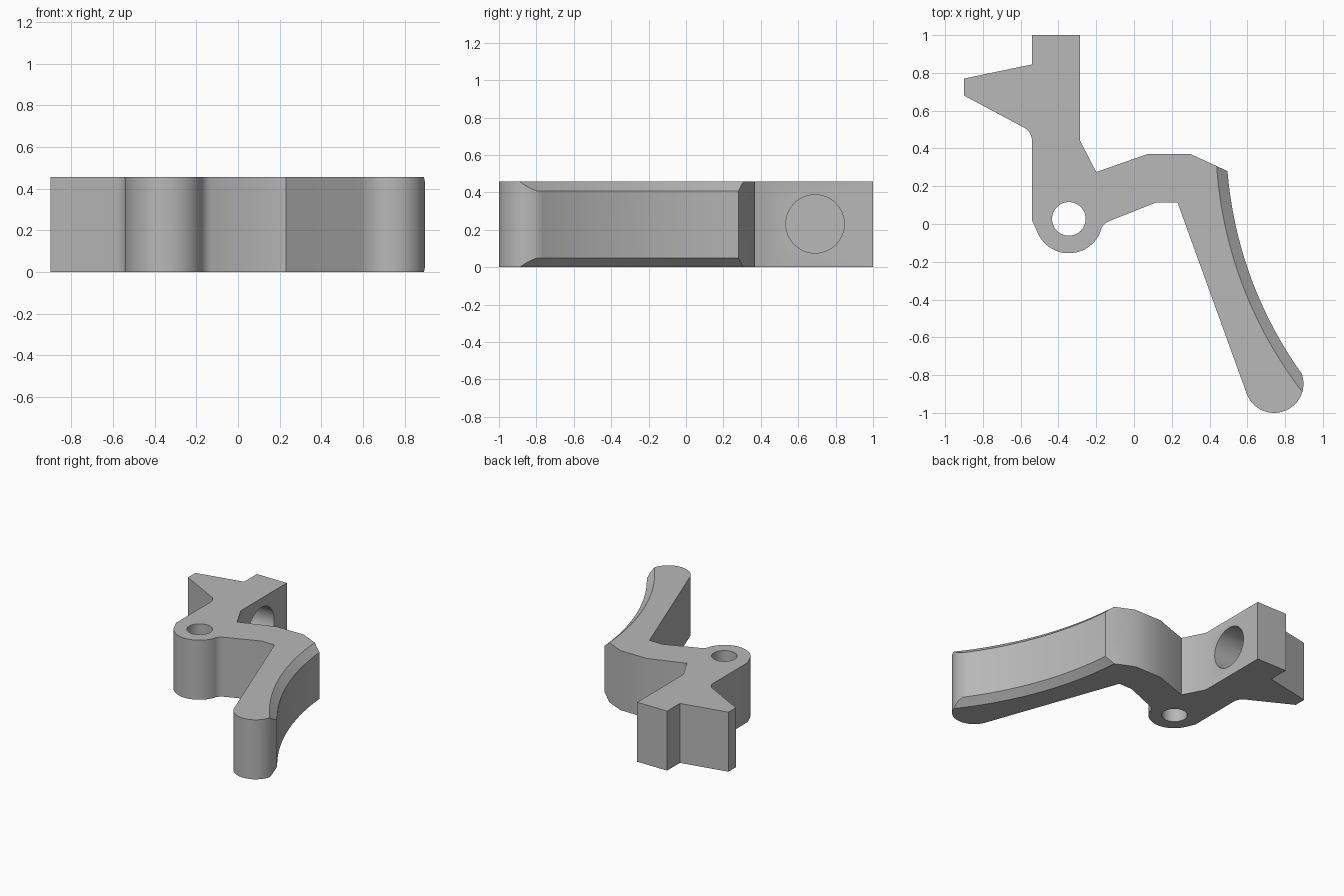
import bpy, bmesh
from math import sin, cos, pi, radians, atan2
from mathutils import Vector

cube = bpy.data.objects.get("Cube")
if cube:
    bpy.data.objects.remove(cube)

H = 0.457          # plate thickness

# Single grey finish
grey = bpy.data.materials.new("plain_grey")
grey.use_nodes = True
grey.diffuse_color = (0.48, 0.48, 0.48, 1)
grey.node_tree.nodes["Principled BSDF"].inputs["Base Color"].default_value = grey.diffuse_color


def arc(cx, cy, r, a0, a1, n):
    angles = [radians(a0 + (a1 - a0) * i / n) for i in range(n + 1)]
    return [(cx + r * cos(a), cy + r * sin(a)) for a in angles]


def make_object(name, bm):
    bmesh.ops.recalc_face_normals(bm, faces=bm.faces)
    mesh = bpy.data.meshes.new(name)
    bm.to_mesh(mesh)
    bm.free()
    mesh.materials.append(grey)
    ob = bpy.data.objects.new(name, mesh)
    bpy.context.collection.objects.link(ob)
    return ob


def loft(name, rings):
    """Closed solid through a list of matching rings of points."""
    bm = bmesh.new()
    loops = [[bm.verts.new(p) for p in ring] for ring in rings]
    n = len(loops[0])
    for a, b in zip(loops, loops[1:]):
        for i in range(n):
            j = (i + 1) % n
            bm.faces.new((a[i], a[j], b[j], b[i]))
    bm.faces.new(loops[0])
    bm.faces.new(loops[-1])
    return make_object(name, bm)


# Concave finger curve, from its top corner to the rounded tip
top, tip = Vector((0.495, 0.28)), Vector((0.89, -0.795))
chord = tip - top
side = Vector((chord.y, -chord.x)).normalized()    # towards the body
sag, half = 0.078, chord.length / 2
radius = (half ** 2 + sag ** 2) / (2 * sag)
centre = (top + tip) / 2 - side * (radius - sag)
a_top = atan2(top.y - centre.y, top.x - centre.x) % (2 * pi)
a_tip = atan2(tip.y - centre.y, tip.x - centre.x) % (2 * pi)


def finger(t, offset=0):
    a = a_top + (a_tip - a_top) * t
    return centre + Vector((cos(a), sin(a))) * (radius - offset)


# Lever plate outline
outline = [(-0.285, 1), (-0.54, 1), (-0.54, 0.845), (-0.9, 0.77), (-0.9, 0.68)]
outline += arc(-0.62, 0.44, 0.08, 60, 0, 8)               # fillet under the wing
outline += [(-0.54, 0.02)]
outline += arc(-0.345, 0.025, 0.18, 205, 340, 28)         # pivot boss
outline += arc(-0.105, -0.055, 0.075, 170, 110, 7)        # fillet beside the boss
outline += [(0.12, 0.115), (0.23, 0.115)]
outline += arc(0.742, -0.845, 0.155, 201, 375, 32)        # rounded tip
outline += [tuple(finger(1 - i / 32)) for i in range(33)]
outline += [(0.30, 0.37), (0.07, 0.37), (-0.20, 0.275), (-0.285, 0.44)]
lever = loft("lever", [[(x, y, z) for x, y in outline] for z in (0, H)])

# Pivot hole and blind side bore
cutters = [
    loft("pivot_hole_cutter", [[(x, y, z) for x, y in arc(-0.345, 0.027, 0.089, 0, 352.5, 47)]
                               for z in (-0.1, H + 0.1)]),
    loft("side_bore_cutter", [[(x, y, z) for y, z in arc(0.69, H / 2 + 0.003, 0.156, 0, 352.5, 47)]
                              for x in (-0.535, -0.2)]),
]

# Bevels along both edges of the finger curve, run past both ends
section = [(-0.11, 0.05), (0.055, -0.1), (0.055, 0.05)]
for name, base, sign in (("upper_bevel_cutter", H, 1), ("lower_bevel_cutter", 0, -1)):
    rings = []
    for i in range(-4, 37):
        rings.append([(*finger(i / 32, d), base + sign * h) for d, h in section])
    cutters.append(loft(name, rings))

bpy.ops.object.select_all(action='DESELECT')
bpy.context.view_layer.objects.active = lever
lever.select_set(True)
for cutter in cutters:
    cutter.hide_render = True
    mod = lever.modifiers.new(cutter.name, 'BOOLEAN')
    mod.operation = 'DIFFERENCE'
    mod.solver = 'EXACT'
    mod.object = cutter
    bpy.ops.object.modifier_apply(modifier=mod.name)
    bpy.data.objects.remove(cutter)

bpy.ops.object.shade_smooth_by_angle(angle=radians(30))
